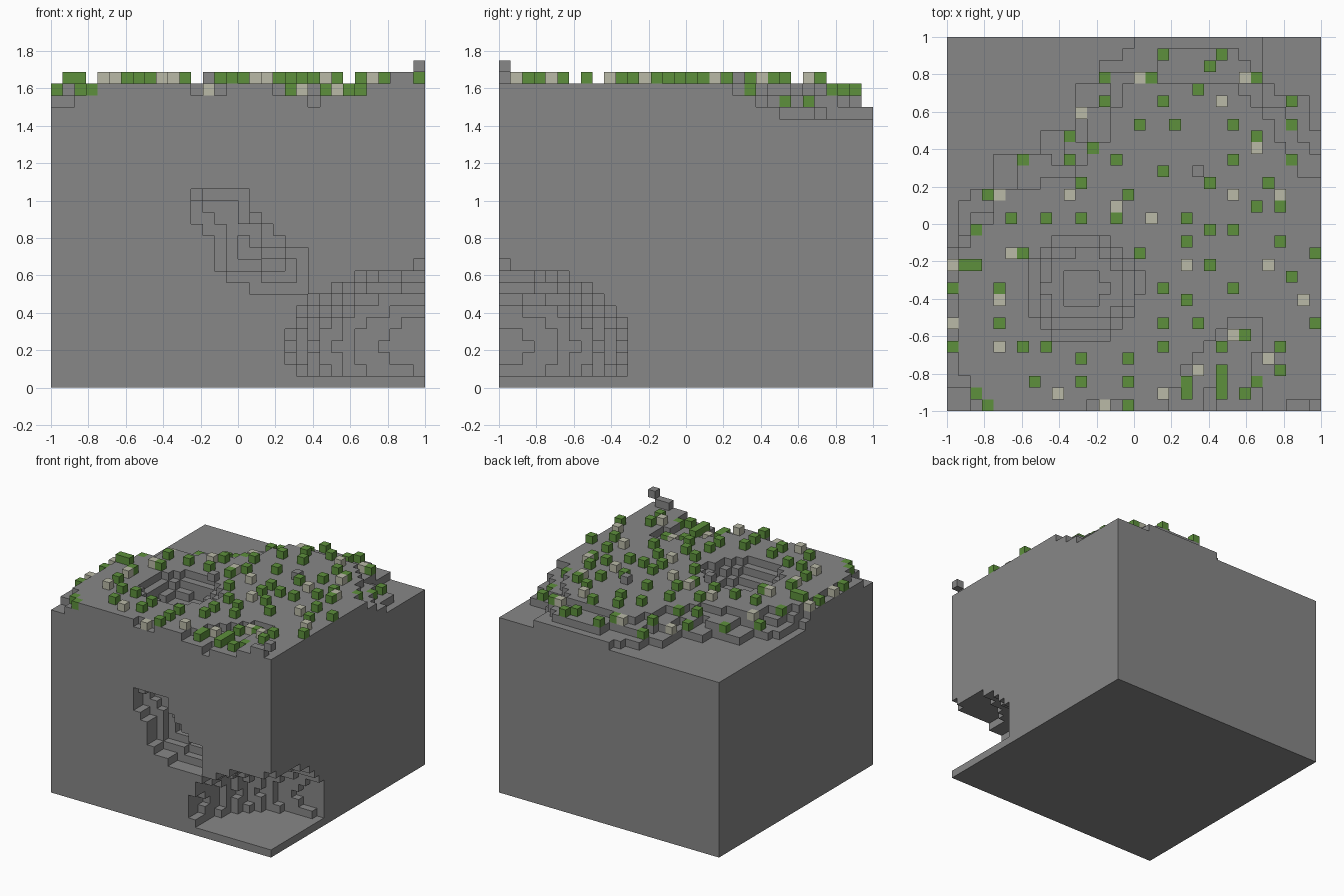
import bpy
import bmesh
from mathutils import Vector

cube = bpy.data.objects.get("Cube")
if cube:
    bpy.data.objects.remove(cube, do_unlink=True)

SIZE = 32              # blocks along each side
STEP = 2 / SIZE        # block size


def centre(index):
    return (index + 0.5) * STEP - 1


def inside(px, py, outline):
    """Even-odd test of a point against a closed outline."""
    hit = False
    for (ax, ay), (bx, by) in zip(outline, outline[1:] + outline[:1]):
        if (ay > py) != (by > py) and px < ax + (py - ay) * (bx - ax) / (by - ay):
            hit = not hit
    return hit


def edge_distance(px, py, outline):
    """Distance from a point to the nearest side of an outline."""
    p, best = Vector((px, py)), 9.0
    for a, b in zip(outline, outline[1:] + outline[:1]):
        a, b = Vector(a), Vector(b)
        t = max(0, min(1, (p - a).dot(b - a) / (b - a).length_squared))
        best = min(best, (p - a - (b - a) * t).length)
    return best


# Hilltop terraces, each outline raises the ground by one block
TERRACES = [
    [(-1.1, -1.1), (-1.1, -.13), (-.94, -.13), (-.94, .06), (-.88, .19), (-.75, .19),
     (-.75, .38), (-.5, .38), (-.5, .5), (-.31, .5), (-.31, .75), (-.19, .75), (-.19, .87),
     (0, .94), (.06, 1.1), (.56, 1.1), (.69, .94), (.69, .81), (.81, .69), (.94, .69),
     (.94, .5), (1.1, .5), (1.1, -1.1)],
    [(-.88, -1.1), (-.88, -.88), (-1.1, -.88), (-1.1, -.2), (-.94, -.2), (-.88, .06),
     (-.75, .06), (-.75, .19), (-.63, .19), (-.56, .38), (-.38, .31), (-.38, .44),
     (-.25, .44), (-.25, .63), (-.13, .7), (-.13, .81), (.13, .81), (.13, .94), (.5, .94),
     (.63, .81), (.69, .81), (.69, .63), (.81, .63), (.81, .5), (.94, .38), (1.1, .31),
     (1.1, -1.1)],
    [(-.75, -1.1), (-.75, -.94), (-.88, -.81), (-.94, -.75), (-.94, -.13), (-.81, -.06),
     (-.75, .13), (-.63, .19), (-.38, .25), (-.25, .31), (-.19, .38), (-.13, .5),
     (-.06, .75), (.5, .75), (.63, .7), (.75, .5), (.81, .38), (.88, .25), (1.1, .19),
     (1.1, -1.1)],
]
# Shallow dips by the front edge
DIPS = [
    [(.19, -1.1), (.19, -.88), (.25, -.81), (.31, -.69), (.44, -.63), (.5, -.5), (.69, -.5),
     (.63, -.81), (.69, -.88), (.69, -1.1)],
    [(.38, -1.1), (.38, -.88), (.44, -.88), (.44, -1.1)],
    [(-.25, -1.1), (-.25, -.94), (-.06, -.94), (-.06, -1.1)],
]


def ground(i, j):
    """Number of blocks under the open sky in one column."""
    x, y = centre(i), centre(j)
    level = 23 + sum(inside(x, y, t) for t in TERRACES)
    level -= sum(inside(x, y, d) for d in DIPS)
    bowl = 1 - ((x + .27) / .31) ** 2 - ((y + .34) / .29) ** 2
    return level - int(max(0, bowl) * 3.6 + .95) if bowl > 0 else level


# Slanting cave mouth on the front face
CLEFT = [(-.25, .88), (-.25, 1), (-.19, 1.06), (.06, 1.06), (.06, .94), (.19, .88), (.19, .81),
         (.25, .81), (.31, .75), (.38, .75), (.38, .5), (.06, .5), (.06, .56), (-.06, .56),
         (-.13, .63), (-.13, .81), (-.19, .81), (-.19, .88)]


def carved(i, j, k):
    x, y, z = centre(i), centre(j), (k + .5) * STEP
    if j < 5 and inside(x, z, CLEFT):
        return j * STEP < edge_distance(x, z, CLEFT) * 1.3 + .03
    # Rounded cave opening at the front corner
    return k > 0 and ((1 - x) / .74) ** 2 + ((y + 1) / .69) ** 2 + ((z - .22) / .44) ** 2 < 1


heights = {(i, j): ground(i, j) for i in range(SIZE) for j in range(SIZE)}
stone = {(i, j, k) for (i, j), top in heights.items() for k in range(top)
         if not carved(i, j, k)}
# Loose stones on the surface
stone |= {(13, 14, 26), (21, 20, 26), (29, 0, 26), (30, 0, 26), (31, 0, 27)}

# Shrubs by row from the front, each row listing its columns
SHRUBS_FRONT = {
    0: (3, 15), 1: (2, 20, 23, 25), 2: (7, 11, 15, 20, 23, 26), 3: (23, 28), 4: (11, 15),
    5: (0, 6, 8, 18, 23, 28), 6: (25,), 7: (4, 18, 21, 31), 9: (20,), 10: (0, 4, 18, 24),
    11: (29,), 12: (1, 2, 22), 13: (6, 16, 31), 14: (20, 28), 15: (2, 22, 24),
}
SHRUBS_BACK = {
    16: (5, 8, 11, 14, 20), 17: (26, 28), 18: (3, 15), 19: (11, 22, 27), 20: (18,),
    21: (6, 10, 14, 24, 29), 22: (12,), 23: (10, 26), 24: (16, 19, 24, 29),
    26: (13, 18, 29), 27: (21,), 28: (13, 17, 26), 29: (22,), 30: (18, 23),
}
DRY_SHRUBS = {
    0: (13,), 1: (9, 18), 3: (21,), 4: (27,), 5: (4,), 6: (24,), 7: (0,), 9: (4, 30),
    12: (0, 20, 27), 13: (5,), 16: (17,), 17: (14,), 18: (4, 10, 24, 28), 22: (26,),
    25: (11,), 26: (23,), 28: (16, 25),
}


def planted(rows):
    return {(i, j, heights[i, j]) for j, columns in rows.items() for i in columns}


def material(name, colour):
    mat = bpy.data.materials.new(name)
    mat.use_nodes = True
    mat.diffuse_color = (*colour, 1)
    mat.node_tree.nodes["Principled BSDF"].inputs["Base Color"].default_value = (*colour, 1)
    return mat


def build(name, blocks, hidden_by, mat):
    """Make one mesh from the exposed faces of a set of blocks."""
    bm = bmesh.new()
    corners = {}

    def vert(key):
        if key not in corners:
            corners[key] = bm.verts.new((key[0] * STEP - 1, key[1] * STEP - 1, key[2] * STEP))
        return corners[key]

    for block in sorted(blocks):
        for axis in range(3):
            u, v = (axis + 1) % 3, (axis + 2) % 3
            for side in (0, 1):
                near = list(block)
                near[axis] += 2 * side - 1
                if tuple(near) in hidden_by:
                    continue
                loop = []
                for du, dv in ((0, 0), (1, 0), (1, 1), (0, 1)):
                    key = list(block)
                    key[axis] += side
                    key[u] += du
                    key[v] += dv
                    loop.append(vert(tuple(key)))
                bm.faces.new(loop if side else loop[::-1])
    mesh = bpy.data.meshes.new(name)
    bm.to_mesh(mesh)
    bm.free()
    mesh.materials.append(mat)
    obj = bpy.data.objects.new(name, mesh)
    bpy.context.collection.objects.link(obj)


shrubs = planted(SHRUBS_FRONT) | planted(SHRUBS_BACK)
dry = planted(DRY_SHRUBS)
build("stone_hill", stone, stone, material("stone grey", (.245, .245, .245)))
build("green_shrubs", shrubs, stone | shrubs, material("leaf green", (.11, .28, .045)))
build("dry_shrubs", dry, stone | dry, material("dry beige", (.49, .49, .39)))
